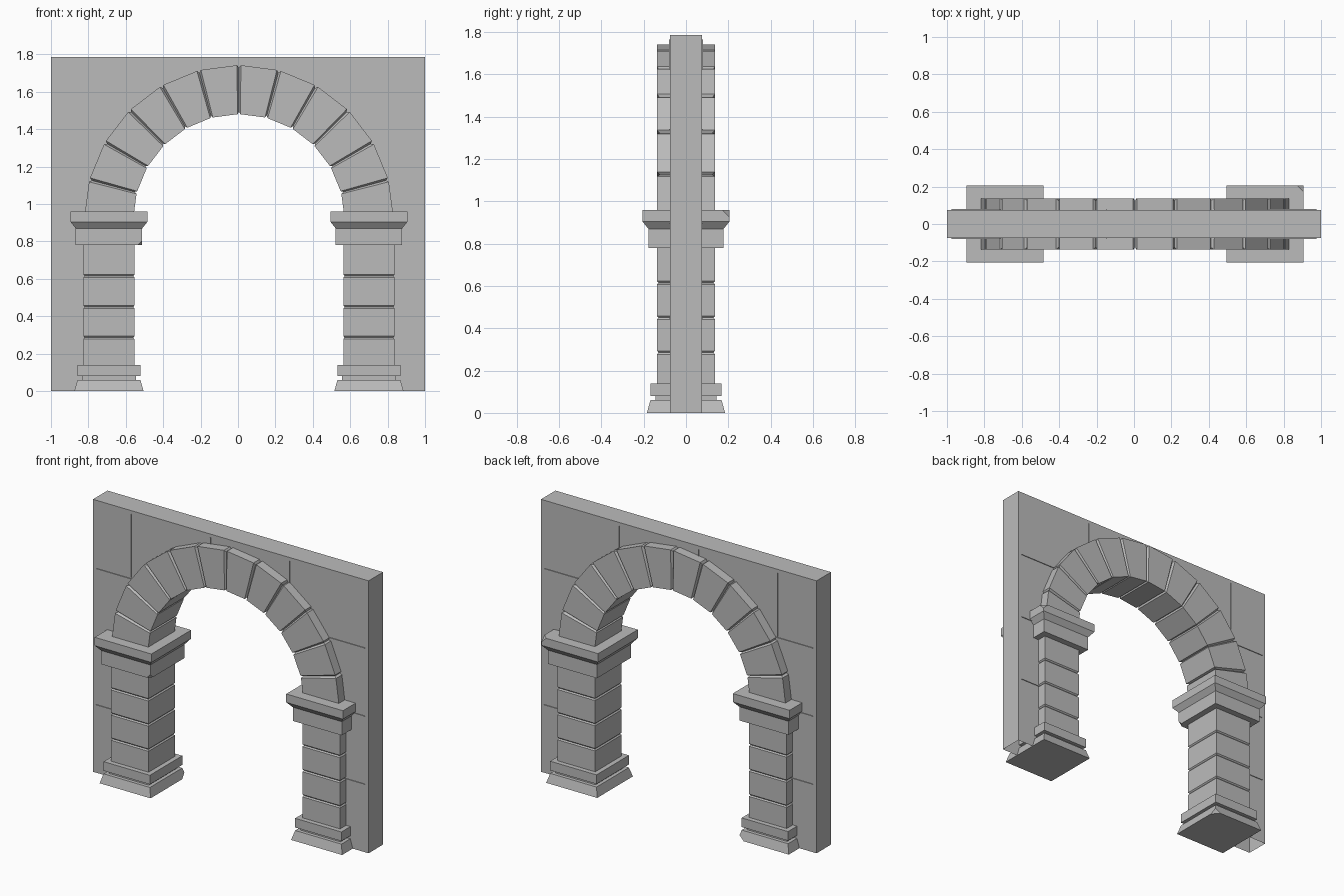
import bpy, bmesh
from math import sin, cos, radians
from mathutils import Vector

if "Cube" in bpy.data.objects:
    bpy.data.objects.remove(bpy.data.objects["Cube"], do_unlink=True)

stone = bpy.data.materials.new("grey stone")
stone.use_nodes = True
GREY = (0.5, 0.5, 0.5, 1)
stone.diffuse_color = GREY
stone.node_tree.nodes["Principled BSDF"].inputs["Base Color"].default_value = GREY

WALL_TOP, WALL_HALF = 1.787, 0.075
CENTRE_X, SPRING_Z = 0.005, 0.915
OUTER, INNER, ARCH_HALF = 0.827, 0.565, 0.137
PILLAR_X = 0.695


def finish(name, bm, location=(0, 0, 0)):
    bmesh.ops.recalc_face_normals(bm, faces=bm.faces)
    mesh = bpy.data.meshes.new(name)
    bm.to_mesh(mesh)
    bm.free()
    mesh.materials.append(stone)
    obj = bpy.data.objects.new(name, mesh)
    obj.location = location
    bpy.context.collection.objects.link(obj)
    return obj


def loft(rings):
    """Skin closed rings of equal length and cap both ends."""
    bm = bmesh.new()
    loops = [[bm.verts.new(p) for p in ring] for ring in rings]
    for a, b in zip(loops, loops[1:]):
        for i in range(len(a)):
            j = (i + 1) % len(a)
            bm.faces.new((a[i], a[j], b[j], b[i]))
    bm.faces.new(loops[0])
    bm.faces.new(loops[-1])
    return bm


def square_stack(profile):
    """Square column from (half width, height) pairs."""
    return loft([[(-w, -w, z), (w, -w, z), (w, w, z), (-w, w, z)] for w, z in profile])


def chip(bm, corner, direction, depth):
    """Break off one corner with a slanted cut."""
    n = Vector(direction).normalized()
    geom = bm.verts[:] + bm.edges[:] + bm.faces[:]
    cut = bmesh.ops.bisect_plane(bm, geom=geom, plane_co=Vector(corner) - n * depth,
                                 plane_no=n, clear_outer=True)
    edges = [e for e in cut["geom_cut"] if isinstance(e, bmesh.types.BMEdge)]
    bmesh.ops.holes_fill(bm, edges=edges)


def box(name, low, high):
    (x0, y0, z0), (x1, y1, z1) = low, high
    finish(name, loft([[(x0, y0, z), (x1, y0, z), (x1, y1, z), (x0, y1, z)] for z in (z0, z1)]))


# Wall slab with arched opening, left open underneath
radius = 0.70
outline = [(-1, 0), (-1, WALL_TOP), (1, WALL_TOP), (1, 0), (CENTRE_X + radius, 0)]
outline += [(CENTRE_X + radius * cos(radians(a)), SPRING_Z + radius * sin(radians(a)))
            for a in range(0, 181, 15)]
outline.append((CENTRE_X - radius, 0))
bm = bmesh.new()
front, back = [[bm.verts.new((x, y, z)) for x, z in outline] for y in (-WALL_HALF, WALL_HALF)]
bm.faces.new(front)
bm.faces.new(back[::-1])
for i in range(len(outline)):
    j = (i + 1) % len(outline)
    if outline[i][1] or outline[j][1]:
        bm.faces.new((front[i], back[i], back[j], front[j]))
finish("wall", bm)

# Thin block joints on both wall faces
T, RAISE = 0.001, 0.005
Y = WALL_HALF + RAISE
for row in (1, 2, 3):
    z = WALL_TOP * row / 4
    for side, x0, x1 in (("right", -0.975, -0.71), ("left", 0.71, 0.975)):
        for face, y0, y1 in (("front", -Y, -WALL_HALF), ("back", WALL_HALF, Y)):
            box(f"{face}_{side}_course_joint_{row}", (x0, y0, z - T), (x1, y1, z + T))
for i, (x, z) in enumerate(((-0.72, 1.35), (-0.145, 1.68), (0.43, 1.58))):
    for face, y0, y1 in (("front", -Y, -WALL_HALF), ("back", WALL_HALF, Y)):
        box(f"{face}_upright_joint_{i + 1}", (x - T, y0, z), (x + T, y1, 1.765))

# Arch of twelve wedge stones with recessed joints
STONES = 12
step = 180 / STONES
rings = []
for s in range(STONES):
    for offset, inset in ((0, 0.013), (0.75, 0), (step - 0.75, 0), (step, 0.013)):
        if offset == step and s < STONES - 1:
            continue
        a = radians(s * step + offset)
        corners = ((INNER + inset, -1), (OUTER - inset, -1), (OUTER - inset, 1), (INNER + inset, 1))
        rings.append([(CENTRE_X + r * cos(a), side * (ARCH_HALF - inset), SPRING_Z + r * sin(a))
                      for r, side in corners])
finish("arch_stones", loft(rings))

# Pillars: base, shaft with grooves, capital
BASE = [(0.185, 0), (0.168, 0.06), (0.145, 0.06), (0.145, 0.08), (0.168, 0.08), (0.168, 0.14)]
CAPITAL = [(0.178, 0.78), (0.178, 0.87), (0.206, 0.905), (0.206, 0.96)]
shaft = [(0.137, 0.13)]
for z in (0.285, 0.45, 0.615):
    shaft += [(0.137, z - 0.008), (0.130, z), (0.137, z + 0.008)]
shaft.append((0.137, 0.79))

for side, sign in (("right", -1), ("left", 1)):
    place = (CENTRE_X + sign * PILLAR_X, 0, 0)
    base, capital = square_stack(BASE), square_stack(CAPITAL)
    if sign < 0:
        chip(base, (0.185, 0.185, 0), (1, 1, -1), 0.025)
        chip(capital, (0.178, -0.178, 0.78), (1, -1, -1), 0.015)
    else:
        chip(capital, (0.206, 0.206, 0.96), (1, 1, 1), 0.02)
    finish(f"{side}_base", base, place)
    finish(f"{side}_shaft", square_stack(shaft), place)
    finish(f"{side}_capital", capital, place)
